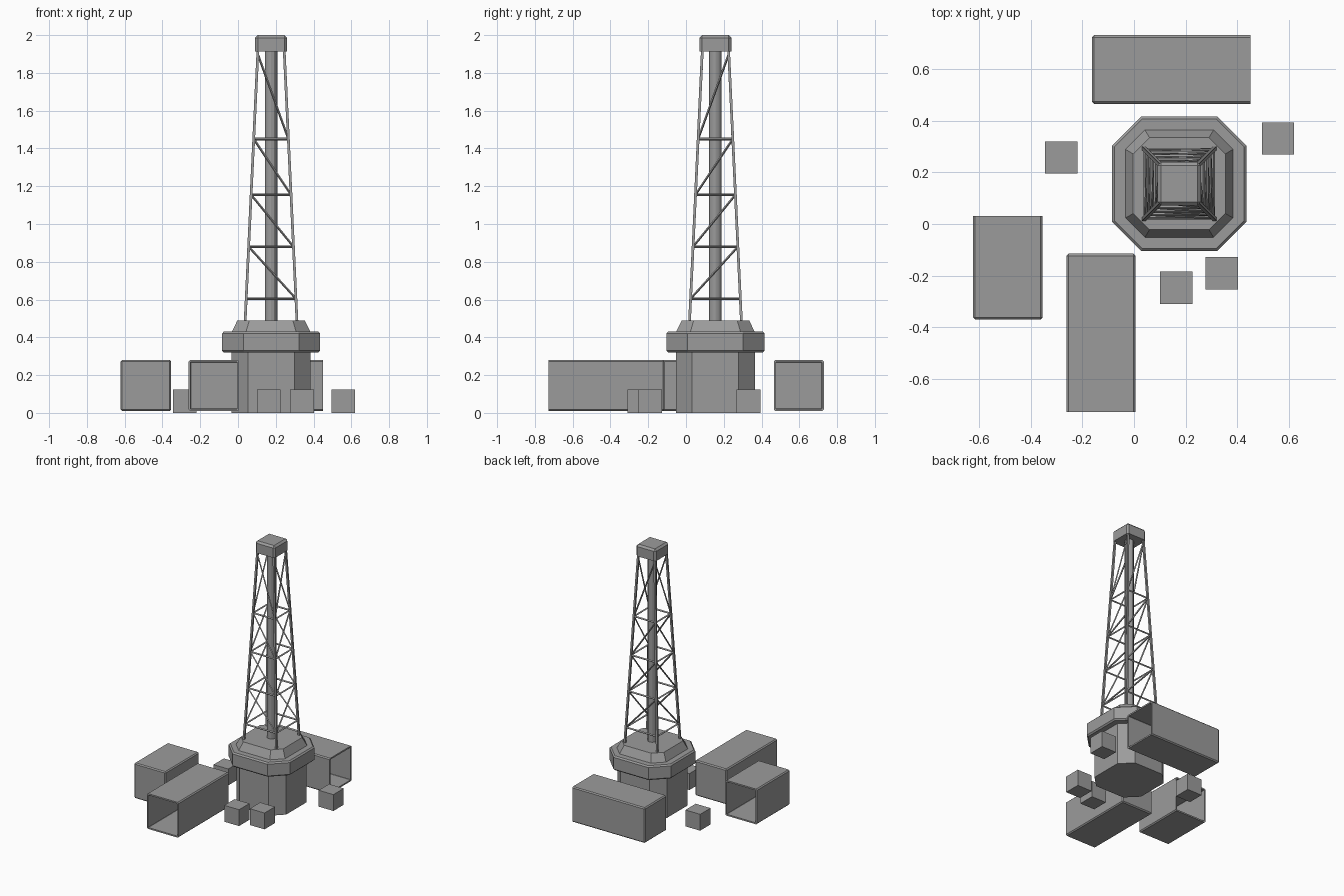
import bpy, bmesh
from mathutils import Vector

if "Cube" in bpy.data.objects:
    bpy.data.objects.remove(bpy.data.objects["Cube"])

CX, CY = 0.175, 0.156          # axis of the tower

steel = bpy.data.materials.new("steel_grey")
steel.use_nodes = True
steel.diffuse_color = (0.33, 0.33, 0.33, 1)
steel.node_tree.nodes["Principled BSDF"].inputs["Base Color"].default_value = (0.33, 0.33, 0.33, 1)


def finish(name, bm):
    bmesh.ops.recalc_face_normals(bm, faces=bm.faces)
    mesh = bpy.data.meshes.new(name)
    bm.to_mesh(mesh)
    bm.free()
    mesh.materials.append(steel)
    obj = bpy.data.objects.new(name, mesh)
    bpy.context.collection.objects.link(obj)
    return obj


def box_mesh(lo, hi):
    bm = bmesh.new()
    bmesh.ops.create_cube(bm, size=1)
    for v in bm.verts:
        v.co = [l + (c + 0.5) * (h - l) for c, l, h in zip(v.co, lo, hi)]
    bm.normal_update()
    return bm


def octagon_stack(name, rings):
    """Loft through octagons given as (half width, half flat, z)."""
    bm = bmesh.new()
    loops = []
    for h, f, z in rings:
        pts = [(h, -f), (h, f), (f, h), (-f, h), (-h, f), (-h, -f), (-f, -h), (f, -h)]
        loops.append([bm.verts.new((CX + x, CY + y, z)) for x, y in pts])
    for a, b in zip(loops, loops[1:]):
        for i in range(8):
            j = (i + 1) % 8
            bm.faces.new((a[i], a[j], b[j], b[i]))
    bm.faces.new(loops[0])
    bm.faces.new(loops[-1])
    return finish(name, bm)


def add_bar(bm, start, end, radius, sides=4):
    start, end = Vector(start), Vector(end)
    d = end - start
    made = bmesh.ops.create_cone(bm, cap_ends=True, segments=sides, radius1=radius,
                                 radius2=radius, depth=d.length)["verts"]
    turn = d.to_track_quat('Z', 'Y')
    for v in made:
        v.co = turn @ v.co + (start + end) / 2


# Plinth, collar and sloped cap of the foundation
octagon_stack("base", [(0.21, 0.123, 0), (0.21, 0.123, 0.33)])
octagon_stack("collar", [(0.25, 0.143, 0.32), (0.26, 0.147, 0.33),
                         (0.26, 0.147, 0.42), (0.25, 0.143, 0.43)])
octagon_stack("collar_top", [(0.21, 0.134, 0.425), (0.178, 0.115, 0.49)])


# Lattice tower
def corner(sx, sy, z):
    half = 0.137 + (0.07 - 0.137) * (z - 0.49) / 1.42
    return CX + sx * half, CY + sy * half, z


legs = bmesh.new()
for sx in (-1, 1):
    for sy in (-1, 1):
        add_bar(legs, corner(sx, sy, 0.48), corner(sx, sy, 1.93), 0.01)
finish("tower_legs", legs)

levels = [0.605, 0.88, 1.155, 1.45, 1.9]
rails, braces = bmesh.new(), bmesh.new()
for low, high in zip(levels, levels[1:]):
    for s in (-1, 1):
        add_bar(rails, corner(-1, s, low), corner(1, s, low), 0.007)
        add_bar(rails, corner(s, -1, low), corner(s, 1, low), 0.007)
        add_bar(braces, corner(-1, s, high), corner(1, s, low), 0.006)
        add_bar(braces, corner(s, 1, high), corner(s, -1, low), 0.006)
finish("tower_rails", rails)
finish("tower_braces", braces)

pole = bmesh.new()
add_bar(pole, (CX, CY, 0.48), (CX, CY, 1.92), 0.033, 12)
finish("central_pole", pole)
bpy.context.view_layer.objects.active = bpy.data.objects["central_pole"]
bpy.data.objects["central_pole"].select_set(True)
bpy.ops.object.shade_smooth_by_angle()

# Crown block with softened top and corners
crown = box_mesh((CX - 0.084, CY - 0.084, 1.912), (CX + 0.084, CY + 0.084, 2))
edges = [e for e in crown.edges if max(v.co.z for v in e.verts) > 1.95]
bmesh.ops.bevel(crown, geom=edges, offset=0.014, segments=1, affect='EDGES')
finish("tower_crown", crown)


# Open-ended containers
def container(name, lo, hi, opening):
    bm = box_mesh(lo, hi)
    mouth = [f for f in bm.faces if f.normal.dot(Vector(opening)) > 0.9]
    bmesh.ops.delete(bm, geom=mouth, context='FACES_ONLY')
    edges = [e for e in bm.edges if len(e.link_faces) == 2]
    bmesh.ops.bevel(bm, geom=edges, offset=0.008, segments=1, affect='EDGES')
    obj = finish(name, bm)
    # an open shell needs its outward direction checked against its centre
    centre = (Vector(lo) + Vector(hi)) / 2
    face = max(obj.data.polygons, key=lambda p: p.area)
    if face.normal.dot(face.center - centre) < 0:
        obj.data.flip_normals()
    shell = obj.modifiers.new("wall", 'SOLIDIFY')
    shell.thickness = 0.012
    shell.offset = -1


container("front_container", (-0.262, -0.727, 0.01), (0.006, -0.115, 0.28), (0, -1, 0))
container("side_container", (-0.622, -0.37, 0.01), (-0.354, 0.03, 0.28), (0, 1, 0))
container("back_container", (-0.162, 0.465, 0.01), (0.45, 0.73, 0.28), (1, 0, 0))

# Loose crates
for i, (x, y) in enumerate([(-0.281, 0.257), (0.557, 0.331), (0.339, -0.19), (0.163, -0.247)]):
    r = 0.0625
    finish(f"crate_{i + 1}", box_mesh((x - r, y - r, 0), (x + r, y + r, 2 * r)))
